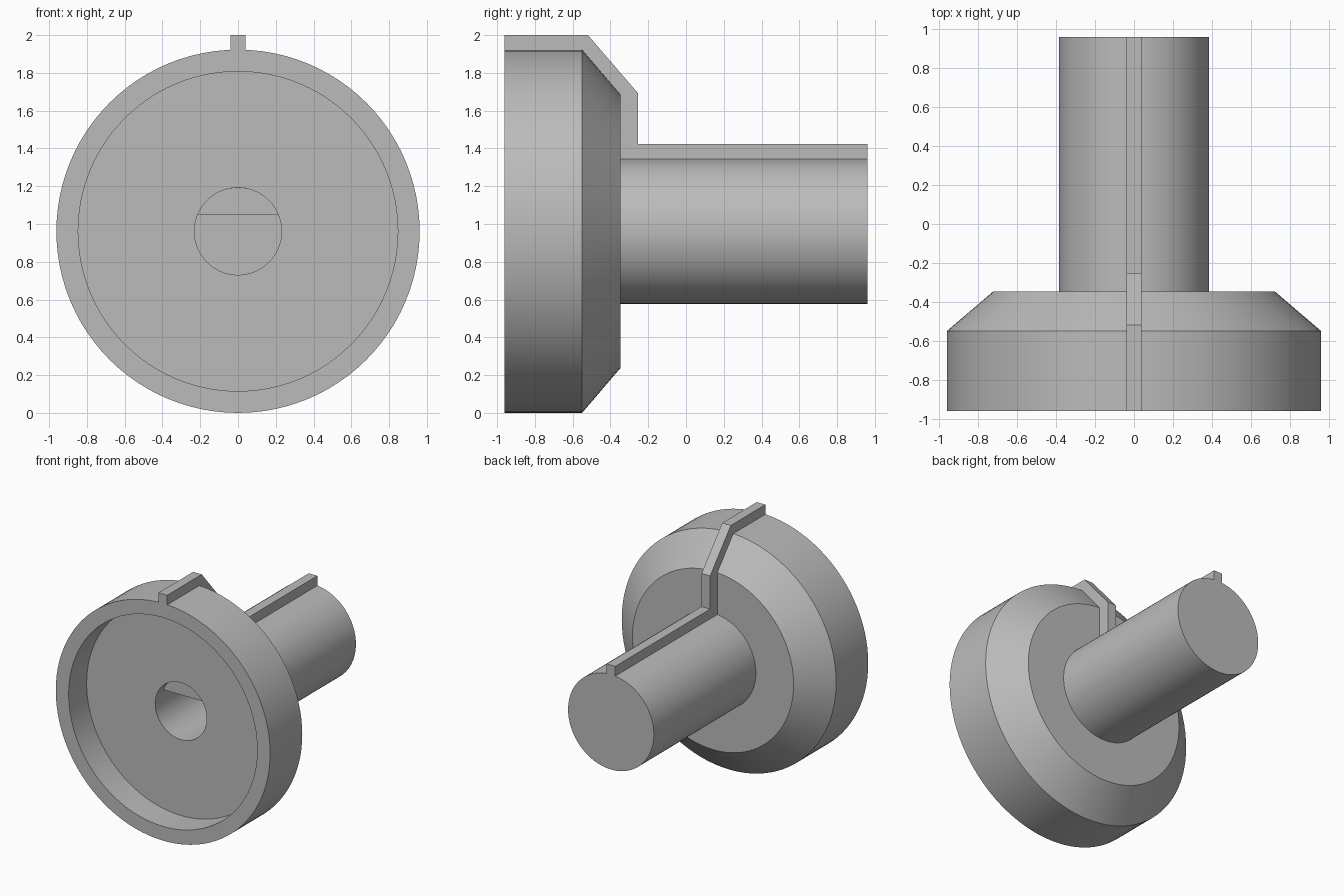
import bpy, bmesh, math
from mathutils import Matrix, Vector

cube = bpy.data.objects.get("Cube")
if cube:
    bpy.data.objects.remove(cube, do_unlink=True)

UNIT = 2 / 26            # design is drawn in 26 units of height
RADIUS = 12.5            # rim radius, also half the length

grey = bpy.data.materials.new("plain grey")
grey.use_nodes = True
grey.diffuse_color = (0.5, 0.5, 0.5, 1)
grey.node_tree.nodes["Principled BSDF"].inputs["Base Color"].default_value = (0.5, 0.5, 0.5, 1)


def finish(name, bm, smooth=False):
    """Scale to size, centre on the axis and make the object."""
    bmesh.ops.remove_doubles(bm, verts=bm.verts, dist=1e-4)
    bmesh.ops.recalc_face_normals(bm, faces=bm.faces)
    bm.transform(Matrix.Translation((0, -RADIUS * UNIT, RADIUS * UNIT)) @ Matrix.Scale(UNIT, 4))
    mesh = bpy.data.meshes.new(name)
    bm.to_mesh(mesh)
    bm.free()
    mesh.materials.append(grey)
    obj = bpy.data.objects.new(name, mesh)
    bpy.context.collection.objects.link(obj)
    if smooth:
        bpy.ops.object.select_all(action='DESELECT')
        obj.select_set(True)
        bpy.context.view_layer.objects.active = obj
        bpy.ops.object.shade_smooth_by_angle(angle=math.radians(25))
    return obj


def lathe(name, profile, steps=96):
    """Turn (radius, depth) points about the y axis."""
    bm = bmesh.new()
    verts = [bm.verts.new((0, y, r)) for r, y in profile]
    edges = [bm.edges.new(pair) for pair in zip(verts, verts[1:])]
    bmesh.ops.spin(bm, geom=verts + edges, cent=(0, 0, 0), axis=(0, 1, 0),
                   angle=2 * math.pi, steps=steps)
    return finish(name, bm, True)


def prism(name, points, direction):
    """Extrude a flat outline along a direction."""
    bm = bmesh.new()
    face = bm.faces.new([bm.verts.new(p) for p in points])
    new = bmesh.ops.extrude_face_region(bm, geom=[face])["geom"]
    bmesh.ops.translate(bm, vec=Vector(direction),
                        verts=[v for v in new if isinstance(v, bmesh.types.BMVert)])
    return finish(name, bm)


# Knob: bore, recessed front, rim, bevelled back and stem in one turned profile
BORE, BORE_END = 3, 15
lathe("knob_body", [
    (0, BORE_END), (BORE, BORE_END), (BORE, 3), (11, 3), (11, 0),
    (RADIUS, 0), (RADIUS, 5.35), (9.4, 8), (5, 8), (5, 25), (0, 25)])

# Flat side of the bore, set slightly behind its mouth
half = math.acos(1.15 / BORE)
arc = [half * (i / 12 - 1) for i in range(25)]
prism("bore_flat", [(BORE * math.sin(a), 4, BORE * math.cos(a)) for a in arc],
      (0, BORE_END - 4, 0))

# Pointer ridge following the rim, bevel, back face and stem
ridge = [(0, 13.5), (5.75, 13.5), (9.2, 9.5), (9.2, 6), (25, 6),
         (25, 4.8), (7.8, 4.8), (7.8, 9.3), (5.2, 12.3), (0, 12.3)]
prism("pointer_ridge", [(-0.5, y, z) for y, z in ridge], (1, 0, 0))
